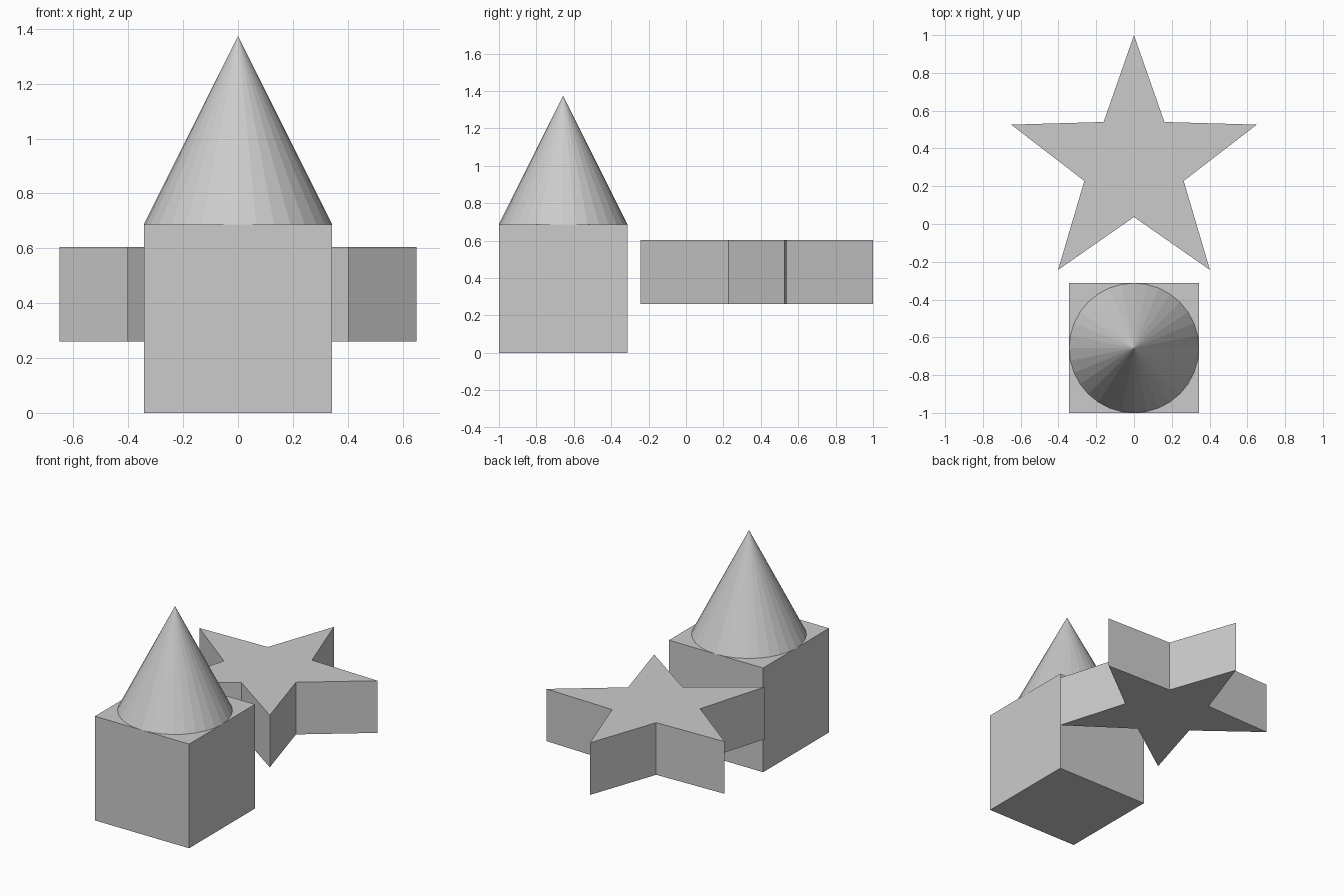
import bpy, bmesh
from mathutils import Matrix

if "Cube" in bpy.data.objects:
    bpy.data.objects.remove(bpy.data.objects["Cube"])

SIDE = 0.687
Y = -1 + SIDE / 2


def finish(name, bm):
    bmesh.ops.recalc_face_normals(bm, faces=bm.faces[:])
    mesh = bpy.data.meshes.new(name)
    bm.to_mesh(mesh)
    bm.free()
    obj = bpy.data.objects.new(name, mesh)
    bpy.context.collection.objects.link(obj)
    return obj


# Cube base
bm = bmesh.new()
bmesh.ops.create_cube(bm, size=SIDE, matrix=Matrix.Translation((0, Y, SIDE / 2)))
finish("cube_base", bm)

# Faceted cone on the cube
bm = bmesh.new()
bmesh.ops.create_cone(bm, cap_ends=True, segments=32, radius1=SIDE / 2, radius2=0,
                      depth=SIDE, matrix=Matrix.Translation((0, Y, SIDE * 1.5)))
bmesh.ops.remove_doubles(bm, verts=bm.verts[:], dist=1e-5)
finish("cone_top", bm)

# Floating star prism: right half outline, mirrored, then extruded
half = [(0, 1), (0.161, 0.54), (0.65, 0.526), (0.263, 0.228), (0.402, -0.243), (0, 0.037)]
outline = half + [(-x, y) for x, y in half[-2:0:-1]]
bm = bmesh.new()
face = bm.faces.new([bm.verts.new((x, y, 0.26)) for x, y in outline])
new = bmesh.ops.extrude_face_region(bm, geom=[face], use_keep_orig=True)["geom"]
bmesh.ops.translate(bm, vec=(0, 0, 0.344),
                    verts=[g for g in new if isinstance(g, bmesh.types.BMVert)])
finish("star", bm)
